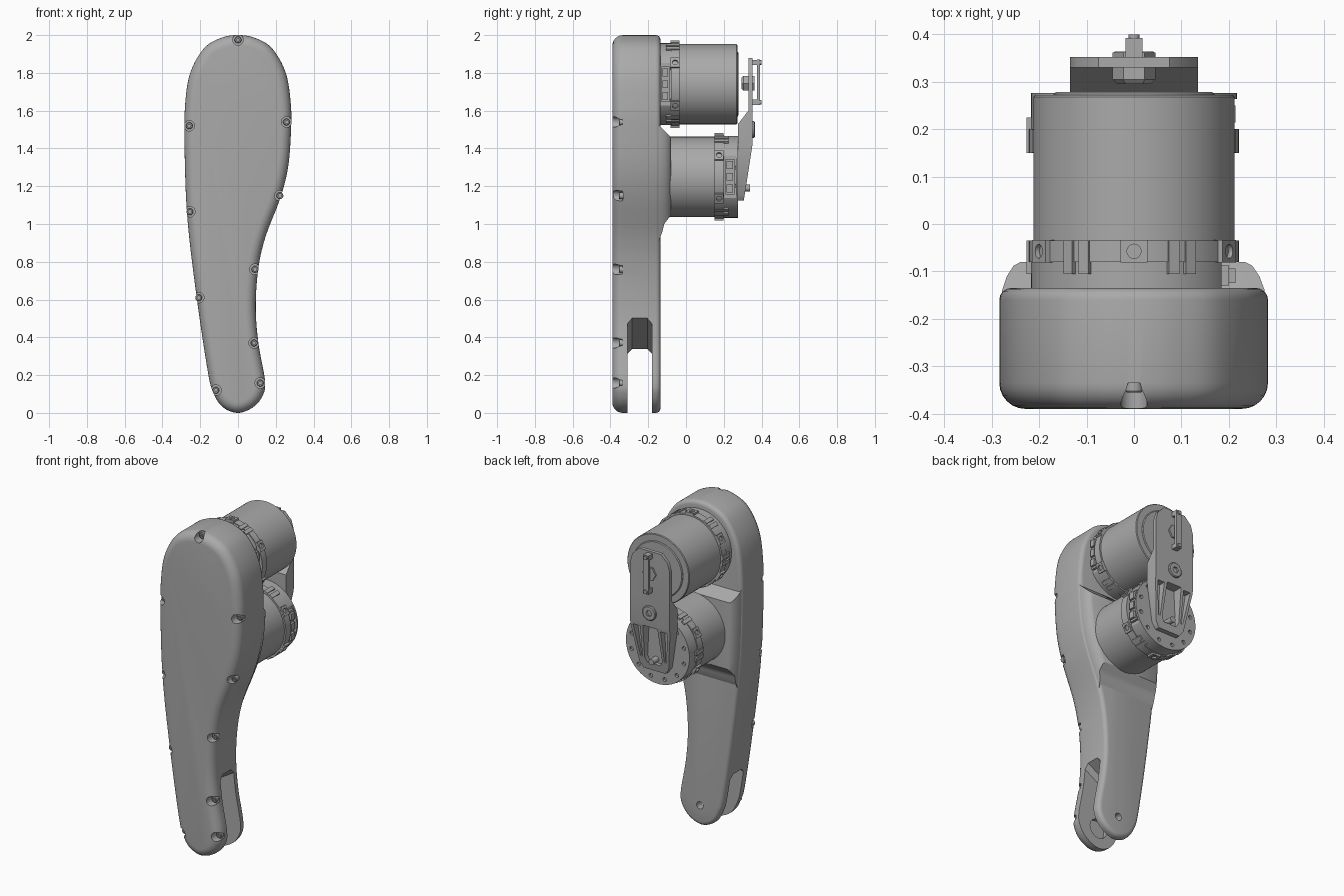
import bpy, bmesh, math
from mathutils import Vector, Matrix

if "Cube" in bpy.data.objects:
    bpy.data.objects.remove(bpy.data.objects["Cube"])

grey = bpy.data.materials.new("neutral grey")
grey.use_nodes = True
grey.diffuse_color = (0.4, 0.4, 0.4, 1)
grey.node_tree.nodes["Principled BSDF"].inputs["Base Color"].default_value = (0.4, 0.4, 0.4, 1)


def finish(name, bm):
    bmesh.ops.recalc_face_normals(bm, faces=bm.faces)
    mesh = bpy.data.meshes.new(name)
    bm.to_mesh(mesh)
    bm.free()
    mesh.materials.append(grey)
    obj = bpy.data.objects.new(name, mesh)
    bpy.context.collection.objects.link(obj)
    return obj


def loft(name, rings):
    """Skin a list of equal-length closed loops and cap both ends."""
    bm = bmesh.new()
    loops = [[bm.verts.new(p) for p in ring] for ring in rings]
    n = len(loops[0])
    for a, b in zip(loops, loops[1:]):
        for i in range(n):
            j = (i + 1) % n
            bm.faces.new((a[i], a[j], b[j], b[i]))
    bm.faces.new(loops[0])
    bm.faces.new(loops[-1])
    return finish(name, bm)


def prism_y(name, pts, y0, y1):
    return loft(name, [[(x, y, z) for x, z in pts] for y in (y0, y1)])


def prism_x(name, pts, x0, x1, shear=0):
    return loft(name, [[(x, y, z + shear * x) for y, z in pts] for x in (x0, x1)])


def turned(name, x, z, profile, n=64):
    """Turn (radius, y) steps around an axis parallel to y."""
    ring = [(math.cos(2 * math.pi * i / n), math.sin(2 * math.pi * i / n)) for i in range(n)]
    return loft(name, [[(x + r * c, y, z + r * s) for c, s in ring] for r, y in profile])


def cyl(name, x, z, r, y0, y1, n=32):
    return turned(name, x, z, [(r, y0), (r, y1)], n)


def box(name, x0, x1, y0, y1, z0, z1):
    return prism_y(name, [(x0, z0), (x1, z0), (x1, z1), (x0, z1)], y0, y1)


def boolean(target, tool, op="DIFFERENCE"):
    mod = target.modifiers.new("cut", "BOOLEAN")
    mod.operation, mod.object, mod.solver = op, tool, "EXACT"
    with bpy.context.temp_override(object=target, active_object=target):
        bpy.ops.object.modifier_apply(modifier=mod.name)
    bpy.data.objects.remove(tool)


def smooth_loop(pts, steps=8):
    """Closed spline through the points."""
    out, n = [], len(pts)
    p = [Vector(q) for q in pts]
    for i in range(n):
        a, b, c, d = p[i - 1], p[i], p[(i + 1) % n], p[(i + 2) % n]
        m0, m1 = (c - a) / 2, (d - b) / 2
        for k in range(steps):
            t = k / steps
            out.append(b * (2*t**3 - 3*t*t + 1) + m0 * (t**3 - 2*t*t + t)
                       + c * (3*t*t - 2*t**3) + m1 * (t**3 - t*t))
    return out


def inset(loop, d):
    """Move each point of a counterclockwise loop inward."""
    res, n = [], len(loop)
    for i, p in enumerate(loop):
        t = (loop[(i + 1) % n] - loop[i - 1]).normalized()
        res.append(p + Vector((-t.y, t.x)) * d)
    return res


def layered(name, loop, layers):
    return loft(name, [[(p.x, y, p.y) for p in inset(loop, d)] for d, y in layers])


# Limb shell outline, counterclockwise from the foot
outline = smooth_loop([
    (0, 0), (.08, .03), (.13, .09), (.143, .17), (.108, .37), (.094, .56), (.107, .76), (.145, .93),
    (.225, 1.14), (.265, 1.3), (.28, 1.48), (.28, 1.63), (.253, 1.8), (.18, 1.93), (.09, 1.985), (0, 2),
    (-.09, 1.985), (-.18, 1.93), (-.253, 1.8), (-.28, 1.63), (-.283, 1.4), (-.268, 1.03), (-.22, .62),
    (-.16, .22), (-.13, .105), (-.08, .03)])
R_FRONT, R_BACK = .055, .025
layers = []
for k in range(7):
    a = math.pi / 2 * k / 6
    layers.append((R_FRONT * (1 - math.sin(a)), -.335 - R_FRONT * math.cos(a)))
for k in range(5):
    a = math.pi / 2 * k / 4
    layers.append((R_BACK * (1 - math.cos(a)), -.135 - R_BACK * (1 - math.sin(a))))
shell = layered("limb_shell", outline, layers)

# Raised seat behind the lower motor, relieved around the upper one
seat = layered("motor_seat", outline, [(.006, -.2), (.006, -.14), (.016, -.11), (.03, -.088), (.045, -.08)])
boolean(seat, prism_x("seat_limit", [(-.25, .9), (-.15, .9), (-.128, .95), (-.115, 1.0), (-.085, 1.04), (-.07, 1.06),
                                     (-.07, 1.45), (-.15, 1.53), (-.25, 1.53)], -.5, .5), "INTERSECT")
boolean(seat, turned("seat_relief", 0, 1.74, [(.235, -.3), (.235, -.135), (.29, 0)]))

# Fork slot with a slanted, chamfered end, and the pivot holes
boolean(shell, prism_x("slot_cutter", [(-.31, -.5), (-.18, -.5), (-.18, .415), (-.205, .445),
                                       (-.285, .445), (-.31, .415)], -.4, .4, .59))
boolean(shell, cyl("pivot_hole", 0, .125, .022, -.25, 0))
boolean(shell, cyl("pivot_pocket", 0, .125, .06, -.335, -.25))

# Screws in pockets around the front edge
screws = [(0, 1.975), (-.258, 1.52), (.257, 1.54), (-.255, 1.065), (.222, 1.15), (.09, .76),
          (-.208, .61), (.085, .37), (.118, .158), (-.117, .12)]
for i, (x, z) in enumerate(screws):
    boolean(shell, cyl("screw_pocket", x, z, .028, -.5, -.335))
    screw = turned(f"shell_screw_{i}", x, z, [(.018, -.33), (.018, -.352), (.015, -.356)], 24)
    boolean(screw, cyl("socket", x, z, .009, -.4, -.345, 6))


def motor(name, z, can, band, ring_end, face_y):
    """Motor can with a lugged flange; the connector faces +x."""
    s = 1 if ring_end > band[0] else -1
    lo, hi = min(can), max(can)
    turned(name + "_can", 0, z, [(.212, lo), (.212, hi - .004), (.208, hi)], 96)
    flange = turned(name + "_flange", 0, z, [(.222, band[0]), (.222, band[1]), (.217, band[1]),
                                             (.217, ring_end)], 96)
    y0, y1 = sorted((band[1], ring_end - s * .012))
    boolean(flange, box("recess", .185, .3, y0, y1, z - .115, z + .115))
    # Connector block and plugs in the recess
    box(name + "_connector", .15, .2, y0 + .008, y1 - .008, z - .095, z + .095)
    for k in (-1, 0, 1):
        box(f"{name}_plug_{k + 1}", .17, .214, y0 + .014, y1 - .014, z + k * .062 - .021, z + k * .062 + .021)
    # Lugs with radial screws
    mid = (band[0] + band[1]) / 2
    for k in range(6):
        turn = Matrix.Translation((0, 0, z)) @ Matrix.Rotation(math.radians(30 + 60 * k), 4, 'Y')
        lug = box(f"{name}_lug_{k}", .19, .232, mid - .024, mid + .024, -.028, .028)
        hole = loft("lug_hole", [[(x, mid + .015 * math.cos(a * math.pi / 8), .015 * math.sin(a * math.pi / 8))
                                  for a in range(16)] for x in (.215, .26)])
        boolean(lug, hole)
        lug.data.transform(turn)
        # Pair of ribs beside each lug
        for j, off in enumerate((22, 32)):
            rib = box(f"{name}_rib_{k}_{j}", .19, .227, *sorted((band[0], band[1] + s * .025)), -.012, .012)
            rib.data.transform(Matrix.Translation((0, 0, z)) @ Matrix.Rotation(
                math.radians(30 + 60 * k + off), 4, 'Y'))
            if k in (0, 5) and abs(((30 + 60 * k + off + 180) % 360) - 180) < 30:
                bpy.data.objects.remove(rib)
    return flange


motor("upper_motor", 1.74, (-.06, .272), (-.035, -.08), -.15, .27)
lower_flange = motor("lower_motor", 1.25, (-.12, .16), (.15, .2), .276, .276)

# Stepped end cap on the upper motor
turned("upper_motor_cap", 0, 1.74, [(.17, .26), (.17, .274), (.165, .278)], 64)

# Ring of holes in the lower output face
for k in range(12):
    a = math.radians(15 + 30 * k)
    boolean(lower_flange, cyl("face_hole", .185 * math.cos(a), 1.25 + .185 * math.sin(a), .012, .262, .3, 16))

# Link arm: stepped side profile trimmed to a tapered outline
arm = prism_x("link_arm", [(.274, 1.12), (.305, 1.12), (.318, 1.2), (.352, 1.42), (.352, 1.885),
                           (.33, 1.885), (.33, 1.6), (.276, 1.53)], -.135, .135)
half = [(.075, 1.125), (.1, 1.16), (.135, 1.4), (.135, 1.78), (.12, 1.835), (.075, 1.88)]
boolean(arm, prism_y("arm_outline", half + [(-x, z) for x, z in reversed(half)], .2, .45), "INTERSECT")
boolean(arm, prism_y("arm_window", [(-.045, 1.17), (.045, 1.17), (.06, 1.2), (.05, 1.41),
                                    (-.05, 1.41), (-.06, 1.2)], .288, .45))
for s in (-1, 1):
    boolean(arm, prism_y("arm_groove", [(s * .075, 1.2), (s * .088, 1.2), (s * .118, 1.4), (s * .07, 1.4)], .305, .45))

# Bolt, nut and guard bar on the arm
bolt = turned("arm_bolt", 0, 1.5, [(.045, .34), (.045, .36), (.04, .364)], 40)
boolean(bolt, cyl("socket", 0, 1.5, .02, .35, .4, 6))
turned("arm_nut", 0, 1.745, [(.035, .295), (.045, .305), (.045, .362)], 6)
box("guard_bar", -.018, .018, .376, .392, 1.63, 1.87)
for i, z in enumerate((1.645, 1.855)):
    box(f"guard_post_{i}", -.018, .018, .34, .38, z - .014, z + .014)
    cyl(f"guard_pin_{i}", 0, z, .012, .39, .4, 16)
cyl("lower_pin", 0, 1.19, .018, .28, .34, 20)

# Smooth curved surfaces and keep hard edges
bpy.ops.object.select_all(action='DESELECT')
for obj in bpy.context.collection.objects:
    if obj.type == 'MESH':
        obj.select_set(True)
        bpy.context.view_layer.objects.active = obj
bpy.ops.object.shade_smooth_by_angle(angle=math.radians(30))
